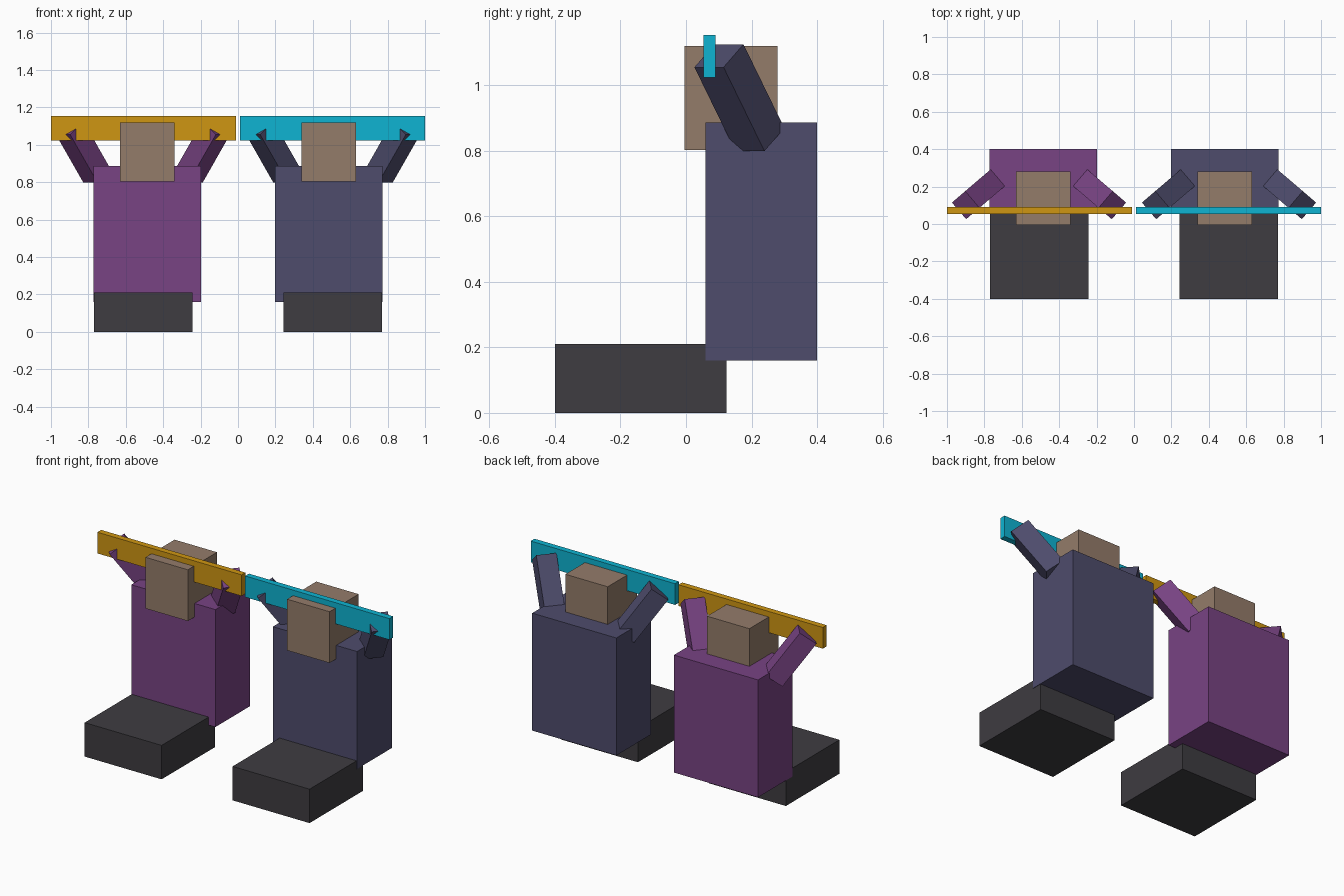
import bpy
from mathutils import Matrix, Vector

cube = bpy.data.objects.get("Cube")
if cube:
    bpy.data.objects.remove(cube, do_unlink=True)


def material(name, rgb):
    """Flat material from an 8-bit sRGB colour."""
    lin = [((c / 255 + 0.055) / 1.055) ** 2.4 for c in rgb]
    mat = bpy.data.materials.new(name)
    mat.use_nodes = True
    mat.diffuse_color = (*lin, 1)
    bsdf = mat.node_tree.nodes["Principled BSDF"]
    bsdf.inputs["Base Color"].default_value = (*lin, 1)
    bsdf.inputs["Roughness"].default_value = 0.8
    return mat


PURPLE = material("purple cloth", (120, 67, 131))
NAVY = material("slate blue cloth", (78, 76, 108))
SKIN = material("tan skin", (148, 124, 106))
DARK = material("charcoal", (62, 60, 65))
ORANGE = material("amber", (207, 150, 18))
CYAN = material("cyan", (14, 180, 210))


def box(name, centre, size, mat, rotation=None):
    """Box with its size baked into the mesh."""
    bpy.ops.mesh.primitive_cube_add(size=1)
    obj = bpy.context.object
    obj.name = name
    obj.data.name = name
    rot = rotation.to_4x4() if rotation else Matrix.Identity(4)
    obj.data.transform(Matrix.Translation(centre) @ rot @ Matrix.Diagonal((*size, 1)))
    obj.data.materials.append(mat)
    return obj


def span(name, low, high, mat):
    """Box between two opposite corners."""
    low, high = Vector(low), Vector(high)
    return box(name, (low + high) / 2, high - low, mat)


def arm(name, axis_x, side, mat):
    """Square arm reaching outwards, forwards and up to the bar."""
    along = Vector((side * 0.456, -0.39, 0.8)).normalized()
    across = along.cross(Vector((0, 0, 1))).normalized()
    depth = along.cross(across)
    frame = Matrix((across, depth, along)).transposed()
    box(name, (axis_x + side * 0.319, 0.163, 0.962), (0.117, 0.117, 0.32), mat, frame)


def figure(label, s, cloth, bar_mat):
    """Seated figure on side s (-1 or 1) holding a bar."""
    def part(name, xs, ys, zs, mat):
        x0, x1 = sorted(s * x for x in xs)
        span(f"{label}_{name}", (x0, ys[0], zs[0]), (x1, ys[1], zs[1]), mat)

    part("legs", (0.243, 0.77), (-0.4, 0.123), (0, 0.21), DARK)
    part("torso", (0.197, 0.773), (0.06, 0.4), (0.16, 0.887), cloth)
    part("head", (0.34, 0.63), (-0.005, 0.28), (0.803, 1.12), SKIN)
    part("bar", (0.012, 1.0), (0.053, 0.09), (1.023, 1.154), bar_mat)
    arm(f"{label}_right_arm", s * 0.508, -1, cloth)
    arm(f"{label}_left_arm", s * 0.508, 1, cloth)


figure("purple_figure", -1, PURPLE, ORANGE)
figure("blue_figure", 1, NAVY, CYAN)
